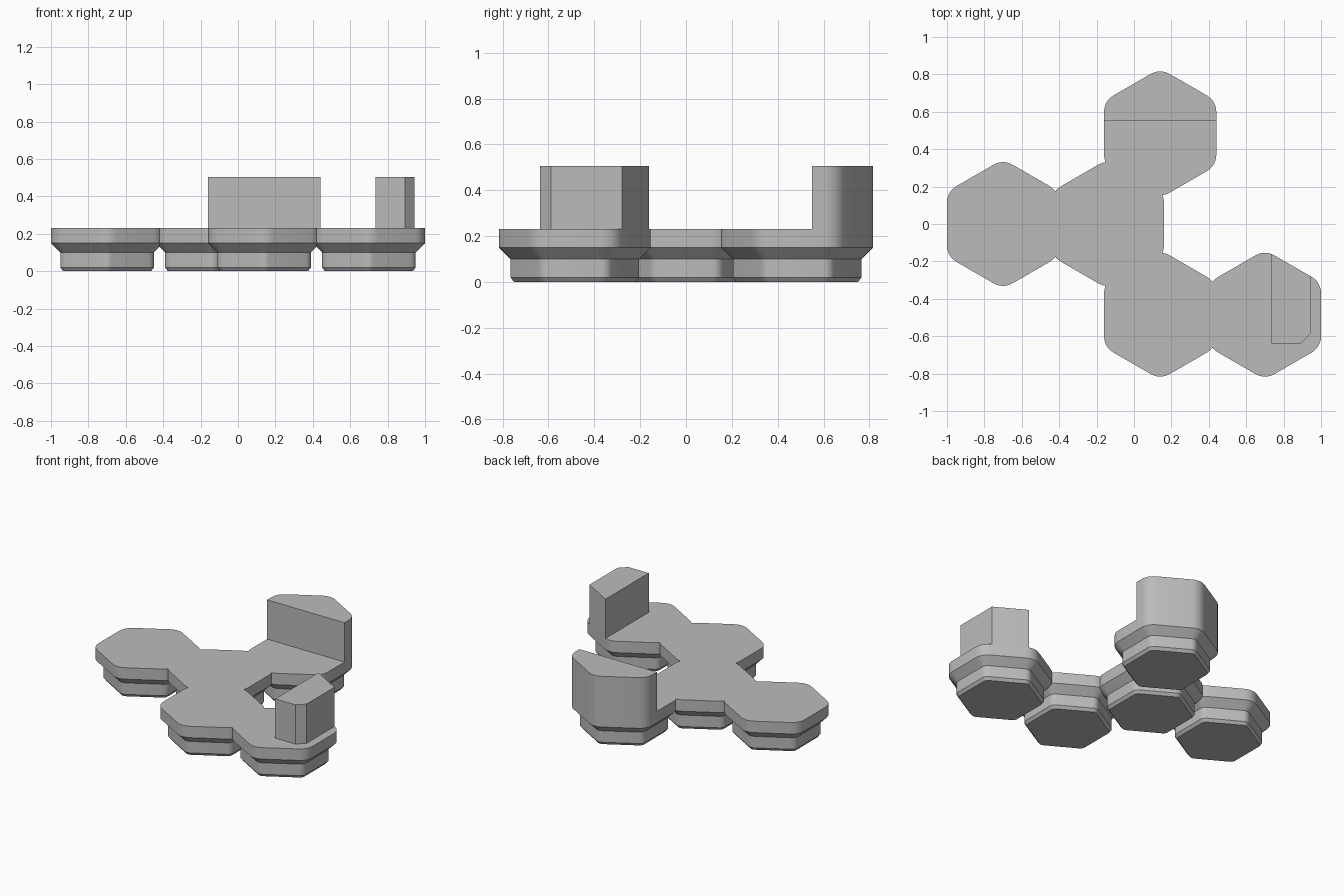
import bpy
import bmesh
from math import sin, cos, tan, pi, radians, sqrt

old = bpy.data.objects.get("Cube")
if old:
    bpy.data.objects.remove(old, do_unlink=True)

grey = bpy.data.materials.new("plain_grey")
grey.use_nodes = True
grey.diffuse_color = (0.5, 0.5, 0.5, 1)
grey.node_tree.nodes["Principled BSDF"].inputs["Base Color"].default_value = (0.5, 0.5, 0.5, 1)

APOTHEM, ROUND, STEP = 0.30, 0.10, 0.56
DECK, WALL_TOP = 0.23, 0.505
ROW = STEP * sqrt(3) / 2
SEGMENTS = 6


def hexagon(center, inset=0.0):
    """Rounded hexagon outline, flat sides facing left and right."""
    radius = max(ROUND - inset, 0.03)
    reach = (APOTHEM - inset - radius) / cos(pi / 6)
    points = []
    for corner in range(6):
        mid = radians(30 + 60 * corner)
        for i in range(SEGMENTS + 1):
            a = mid + radians(60) * (i / SEGMENTS - 0.5)
            points.append((center[0] + reach * cos(mid) + radius * cos(a),
                           center[1] + reach * sin(mid) + radius * sin(a)))
    return points


def finish(bm, name):
    bmesh.ops.recalc_face_normals(bm, faces=bm.faces)
    mesh = bpy.data.meshes.new(name)
    bm.to_mesh(mesh)
    bm.free()
    obj = bpy.data.objects.new(name, mesh)
    mesh.materials.append(grey)
    bpy.context.collection.objects.link(obj)
    return obj


def select_only(obj):
    bpy.ops.object.select_all(action="DESELECT")
    obj.select_set(True)
    bpy.context.view_layer.objects.active = obj


def tile(name, center):
    """Stepped hexagonal tile: deck rim, sloped underside, chamfered foot."""
    bm = bmesh.new()
    profile = [(0.065, 0), (0.05, 0.02), (0.05, 0.10), (0, 0.15), (0, DECK)]
    rings = [[bm.verts.new((x, y, z)) for x, y in hexagon(center, inset)]
             for inset, z in profile]
    for low, high in zip(rings, rings[1:]):
        for i in range(len(low)):
            j = (i + 1) % len(low)
            bm.faces.new((low[i], low[j], high[j], high[i]))
    bm.faces.new(rings[0])
    bm.faces.new(rings[-1])
    return finish(bm, name)


def block(name, center, cuts):
    """Raised block: the tile outline trimmed by vertical planes, extruded up."""
    bm = bmesh.new()
    bm.faces.new([bm.verts.new((x, y, DECK)) for x, y in hexagon(center)])
    for point, normal in cuts:
        bmesh.ops.bisect_plane(bm, geom=bm.verts[:] + bm.edges[:] + bm.faces[:],
                               plane_co=(*point, 0), plane_no=(*normal, 0),
                               clear_outer=True)
    top = bmesh.ops.extrude_face_region(bm, geom=bm.faces[:])["geom"]
    bmesh.ops.translate(bm, vec=(0, 0, WALL_TOP - DECK),
                        verts=[v for v in top if isinstance(v, bmesh.types.BMVert)])
    return finish(bm, name)


# Chain of five tiles on a hexagonal lattice, merged into one base
half = STEP / 2
back, corner = (half / 2 * 1.0, ROW), (half / 2 + STEP, -ROW)
back = (0.14, ROW)
corner = (0.14 + STEP, -ROW)
base = tile("hex_base", (-0.14, 0))
for center in [(-0.14 - STEP, 0), back, (0.14, -ROW), corner]:
    part = tile("joined_tile", center)
    union = base.modifiers.new("join", "BOOLEAN")
    union.operation = "UNION"
    union.solver = "EXACT"
    union.object = part
    select_only(base)
    bpy.ops.object.modifier_apply(modifier=union.name)
    bpy.data.objects.remove(part, do_unlink=True)

# Tall wall along the rear of the back tile
wall = block("rear_wall", back, [((0, 0.55), (0, -1))])

# Tall post on the left tile, with one chamfered front corner
post = block("side_post", corner, [((0.735, 0), (-1, 0)),
                                   ((0.943, 0), (1, 0)),
                                   ((0, -0.638), (0, -1)),
                                   ((0.943, -0.588), (1, -1))])

for obj in (base, wall, post):
    select_only(obj)
    bpy.ops.object.shade_smooth_by_angle(angle=radians(30))
